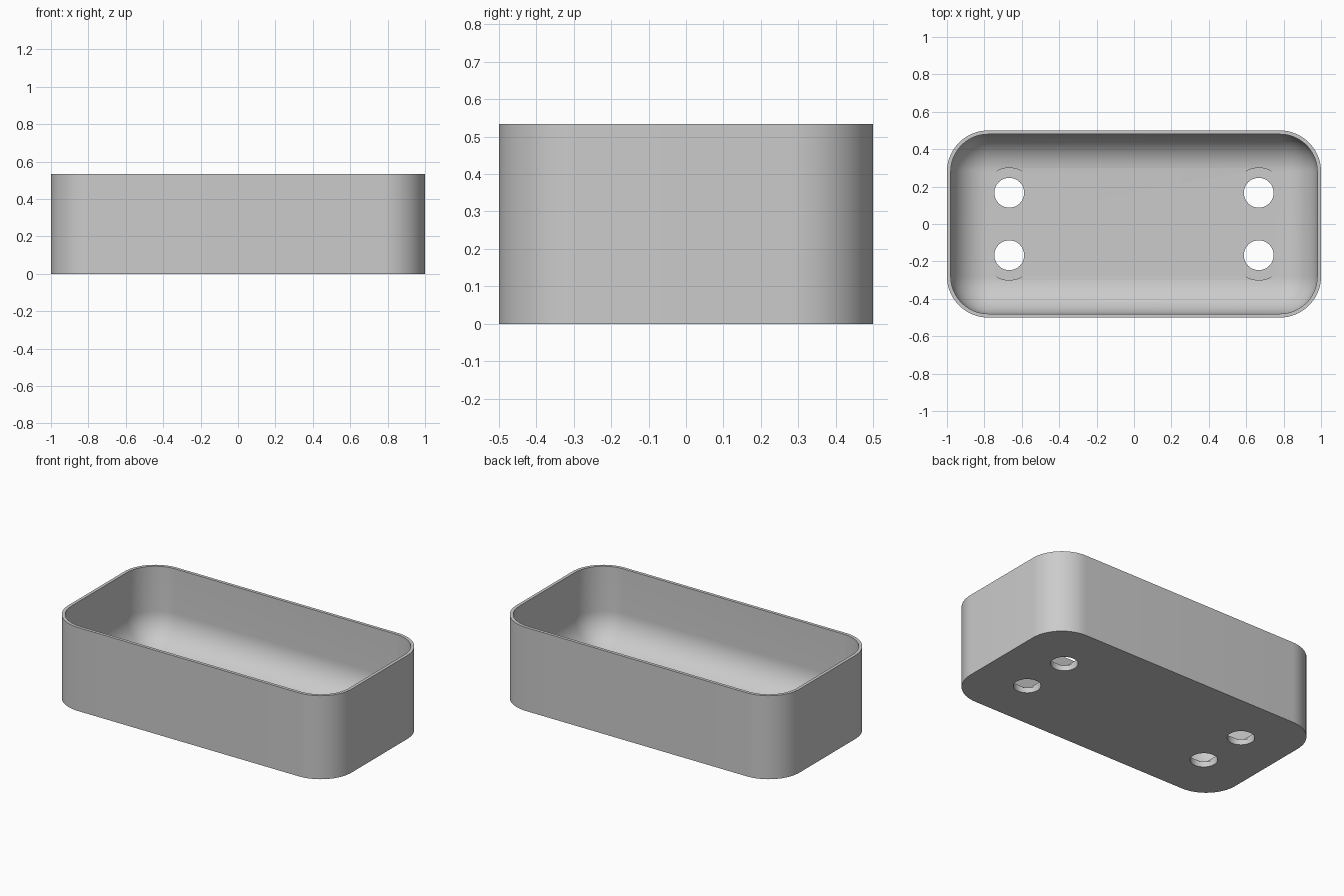
import bpy, bmesh
from math import sin, cos, pi, acos

if "Cube" in bpy.data.objects:
    bpy.data.objects.remove(bpy.data.objects["Cube"], do_unlink=True)

HALF_X, HALF_Y, HEIGHT = 1.0, 0.5, 0.533
WALL, FLOOR, FILLET = 0.02, 0.05, 0.2
CORNER = WALL + FILLET
HOLE = 0.08

grey = bpy.data.materials.new("plain grey")
grey.use_nodes = True
colour = (0.6, 0.6, 0.6, 1)
grey.diffuse_color = colour
grey.node_tree.nodes["Principled BSDF"].inputs["Base Color"].default_value = colour


def rounded_ring(radius, segments=16):
    """Rounded rectangle outline around the four fixed corner centres."""
    points = []
    for corner, (sx, sy) in enumerate([(1, 1), (-1, 1), (-1, -1), (1, -1)]):
        for i in range(segments + 1):
            a = (corner + i / segments) * pi / 2
            points.append((sx * (HALF_X - CORNER) + radius * cos(a),
                           sy * (HALF_Y - CORNER) + radius * sin(a)))
    return points


def loft(name, rings):
    """Skin a list of (outline, z) rings and cap both ends."""
    bm = bmesh.new()
    loops = [[bm.verts.new((x, y, z)) for x, y in pts] for pts, z in rings]
    for a, b in zip(loops, loops[1:]):
        for i in range(len(a)):
            j = (i + 1) % len(a)
            bm.faces.new((a[i], a[j], b[j], b[i]))
    bm.faces.new(loops[0][::-1])
    bm.faces.new(loops[-1])
    bmesh.ops.remove_doubles(bm, verts=bm.verts[:], dist=1e-5)
    bmesh.ops.recalc_face_normals(bm, faces=bm.faces[:])
    mesh = bpy.data.meshes.new(name)
    bm.to_mesh(mesh)
    bm.free()
    mesh.materials.append(grey)
    obj = bpy.data.objects.new(name, mesh)
    bpy.context.collection.objects.link(obj)
    return obj


# Tray shell: outer wall, rim, inner wall, and rounded inside bottom
rings = [(rounded_ring(CORNER), 0), (rounded_ring(CORNER), HEIGHT),
         (rounded_ring(FILLET), HEIGHT)]
for i in range(17):
    a = i / 16 * pi / 2
    rings.append((rounded_ring(FILLET * cos(a)), FLOOR + FILLET * (1 - sin(a))))
tray = loft("tray", rings)

# Stepped hole outlines: round hole, square step, flat-sided round recess
circle = [(HOLE * 0.995 * cos(i * pi / 24), HOLE * 0.995 * sin(i * pi / 24))
          for i in range(48)]
square = [(HOLE, HOLE), (-HOLE, HOLE), (-HOLE, -HOLE), (HOLE, -HOLE)]
RECESS = 0.133
start = acos(HOLE * 1.005 / RECESS)
arc = [start + (pi - 2 * start) * i / 12 for i in range(13)]
recess = [(RECESS * cos(a), RECESS * sin(a)) for a in arc + [a + pi for a in arc]]

cutters = []
for outline, bottom, top in ((recess, 0.042, 0.2), (square, 0.035, 0.15), (circle, -0.1, 0.12)):
    for sx in (-1, 1):
        for sy in (-1, 1):
            pts = [(x + sx * 0.667, y + sy * 0.167) for x, y in outline]
            cutter = loft("hole_cutter", [(pts, bottom), (pts, top)])
            cutter.hide_render = True
            cutters.append(cutter)
            cut = tray.modifiers.new("hole", "BOOLEAN")
            cut.operation = "DIFFERENCE"
            cut.solver = "EXACT"
            cut.object = cutter

# Bake the cuts and drop the helpers
bpy.context.view_layer.update()
baked = bpy.data.meshes.new_from_object(
    tray.evaluated_get(bpy.context.evaluated_depsgraph_get()))
tray.modifiers.clear()
tray.data = baked
for cutter in cutters:
    bpy.data.objects.remove(cutter, do_unlink=True)

bpy.ops.object.select_all(action="DESELECT")
tray.select_set(True)
bpy.context.view_layer.objects.active = tray
bpy.ops.object.shade_smooth_by_angle(angle=pi / 6)
